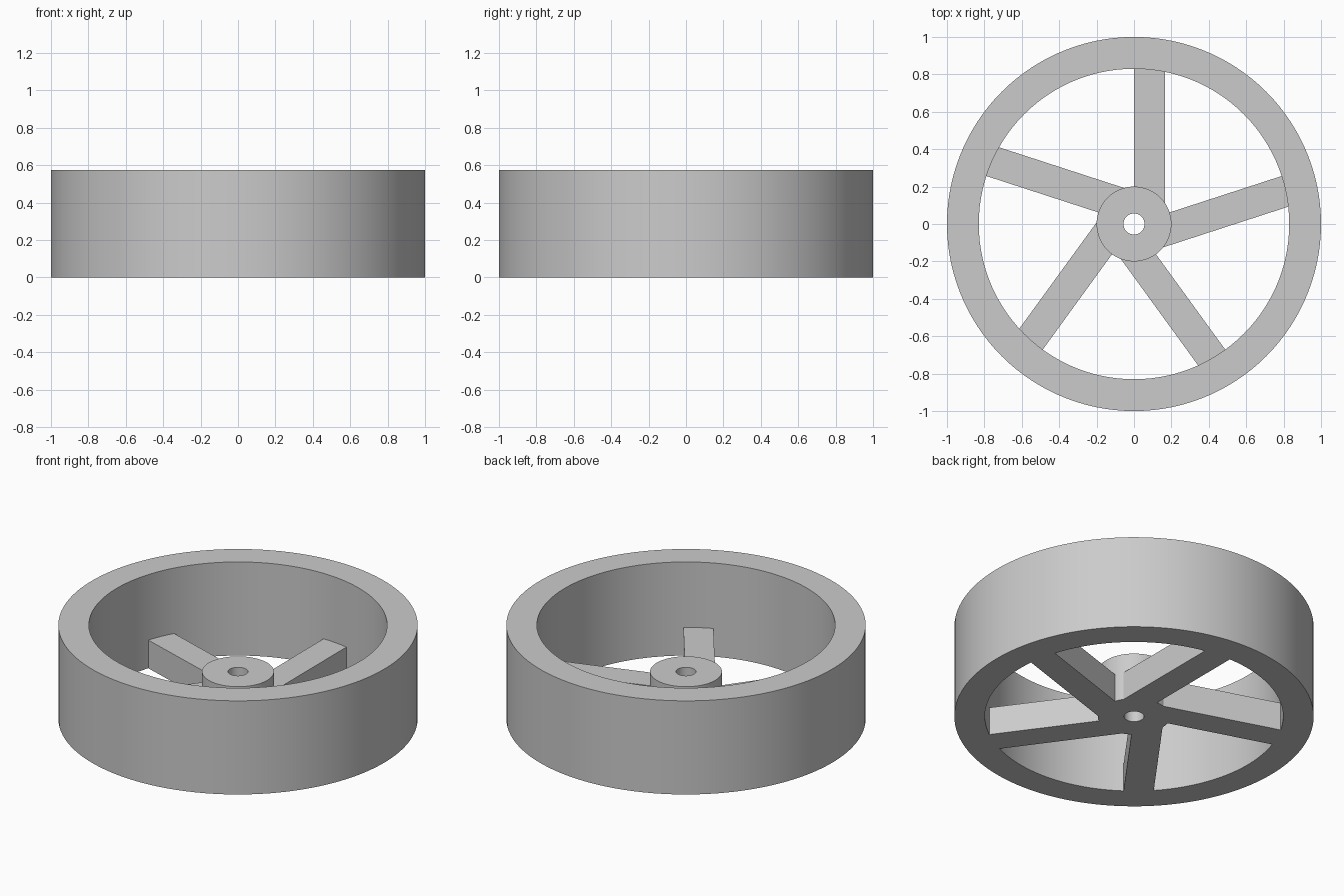
import bpy, bmesh, math

cube = bpy.data.objects.get("Cube")
if cube:
    bpy.data.objects.remove(cube, do_unlink=True)

# Main sizes
RIM_OUT, RIM_IN, RIM_H = 1.0, 0.83, 0.575
HUB_R, BORE_R, HUB_H = 0.2, 0.056, 0.289
SPOKE_W, SPOKE_H, SPOKES = 0.167, 0.173, 5
SEGMENTS = 120

grey = bpy.data.materials.new("plain_grey")
grey.use_nodes = True
colour = (0.6, 0.6, 0.6, 1)
grey.diffuse_color = colour
grey.node_tree.nodes["Principled BSDF"].inputs["Base Color"].default_value = colour


def finish(name, bm):
    """Turn a bmesh into a smooth-shaded object with sharp edges."""
    bmesh.ops.remove_doubles(bm, verts=bm.verts, dist=1e-5)
    bmesh.ops.recalc_face_normals(bm, faces=bm.faces)
    mesh = bpy.data.meshes.new(name)
    bm.to_mesh(mesh)
    bm.free()
    mesh.materials.append(grey)
    obj = bpy.data.objects.new(name, mesh)
    bpy.context.collection.objects.link(obj)
    bpy.ops.object.select_all(action="DESELECT")
    obj.select_set(True)
    bpy.context.view_layer.objects.active = obj
    bpy.ops.object.shade_smooth_by_angle(angle=math.radians(30))
    return obj


def tube(name, outer, inner, height):
    """Spin a rectangular section around the vertical axis."""
    bm = bmesh.new()
    section = [(inner, 0), (outer, 0), (outer, height), (inner, height)]
    verts = [bm.verts.new((r, 0, z)) for r, z in section]
    edges = [bm.edges.new((verts[i], verts[i - 1])) for i in range(len(verts))]
    bmesh.ops.spin(bm, geom=verts + edges, cent=(0, 0, 0), axis=(0, 0, 1),
                   angle=math.tau, steps=SEGMENTS, use_merge=False)
    return finish(name, bm)


def spoke(name, angle):
    """Extrude a bar with one side on the radius and ends fitted to hub and rim."""
    xs = [SPOKE_W * i / 8 for i in range(9)]
    overlap = 0.002
    outline = [(x, math.sqrt(HUB_R ** 2 - x * x) - overlap) for x in xs]
    outline += [(x, math.sqrt(RIM_IN ** 2 - x * x) + overlap) for x in reversed(xs)]
    bm = bmesh.new()
    base = bm.faces.new([bm.verts.new((x, y, 0)) for x, y in outline])
    top = bmesh.ops.extrude_face_region(bm, geom=[base], use_keep_orig=True)
    for v in top["geom"]:
        if isinstance(v, bmesh.types.BMVert):
            v.co.z = SPOKE_H
    finish(name, bm).rotation_euler.z = angle


# Rim and bored hub
tube("rim", RIM_OUT, RIM_IN, RIM_H)
tube("hub", HUB_R, BORE_R, HUB_H)

# Spokes, each offset to one side of its radius
for i in range(SPOKES):
    spoke(f"spoke_{i + 1}", math.tau * i / SPOKES)
